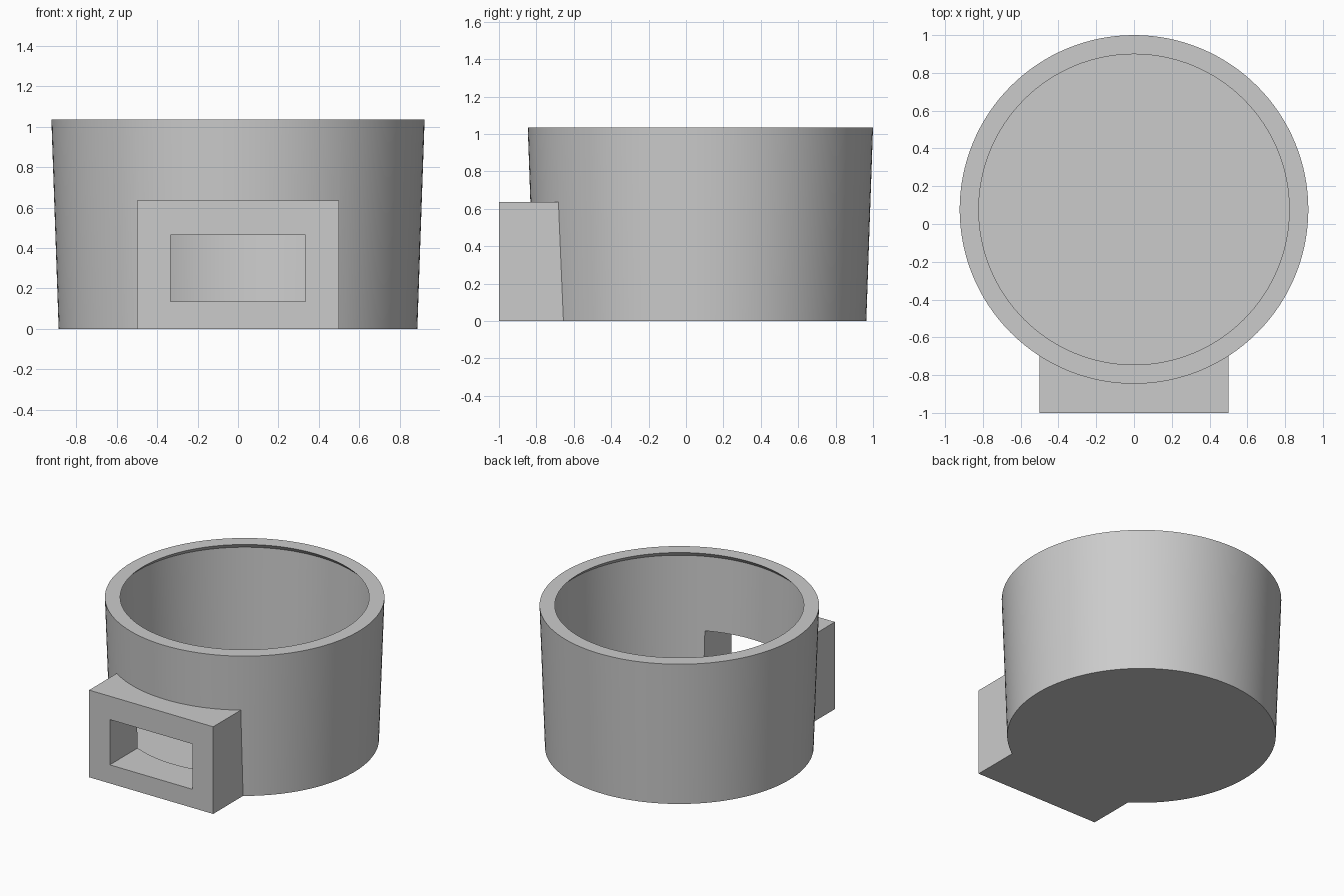
import bpy, bmesh, math

if "Cube" in bpy.data.objects:
    bpy.data.objects.remove(bpy.data.objects["Cube"])

CY = 0.077          # y of the tub axis
SEG = 128
H = 1.035

grey = bpy.data.materials.new("plain_grey")
grey.diffuse_color = (0.6, 0.6, 0.6, 1)
grey.use_nodes = True
grey.node_tree.nodes["Principled BSDF"].inputs["Base Color"].default_value = grey.diffuse_color


def make_object(name, bm):
    bmesh.ops.recalc_face_normals(bm, faces=bm.faces)
    me = bpy.data.meshes.new(name)
    bm.to_mesh(me)
    bm.free()
    me.materials.append(grey)
    ob = bpy.data.objects.new(name, me)
    bpy.context.collection.objects.link(ob)
    return ob


def turned(name, profile):
    """Closed solid of revolution from (radius, z) pairs, bottom to top."""
    bm = bmesh.new()
    rings = [[bm.verts.new((r * math.cos(2 * math.pi * i / SEG),
                            CY + r * math.sin(2 * math.pi * i / SEG), z))
              for i in range(SEG)] for r, z in profile]
    for a, b in zip(rings, rings[1:]):
        for i in range(SEG):
            j = (i + 1) % SEG
            bm.faces.new((a[i], a[j], b[j], b[i]))
    bm.faces.new(rings[0][::-1])
    bm.faces.new(rings[-1])
    return make_object(name, bm)


def box(name, lo, hi):
    bm = bmesh.new()
    bmesh.ops.create_cube(bm, size=1)
    for v in bm.verts:
        v.co = [(l + h) / 2 + c * (h - l) for l, h, c in zip(lo, hi, v.co)]
    return make_object(name, bm)


def combine(target, tool, operation):
    mod = target.modifiers.new("combine", 'BOOLEAN')
    mod.object = tool
    mod.operation = operation
    mod.solver = 'EXACT'
    bpy.context.view_layer.objects.active = target
    bpy.ops.object.modifier_apply(modifier=mod.name)
    bpy.data.objects.remove(tool)


# Tapered outer body joined to the front spout block
tub = turned("tub_with_front_port", [(0.887, 0), (0.923, H)])
combine(tub, box("port_block", (-0.5, -1, 0), (0.5, -0.3, 0.635)), 'UNION')

# Cavity, with an undercut lip around the rim
combine(tub, turned("cavity", [(0.824, 0.065), (0.859, H - 0.037),
                               (0.822, H), (0.822, H + 0.1)]), 'DIFFERENCE')

# Rectangular opening through the block and wall
combine(tub, box("port_opening", (-0.333, -1.2, 0.135), (0.333, -0.4, 0.465)), 'DIFFERENCE')

bpy.ops.object.select_all(action='DESELECT')
tub.select_set(True)
bpy.context.view_layer.objects.active = tub
bpy.ops.object.shade_smooth_by_angle(angle=math.radians(30))
